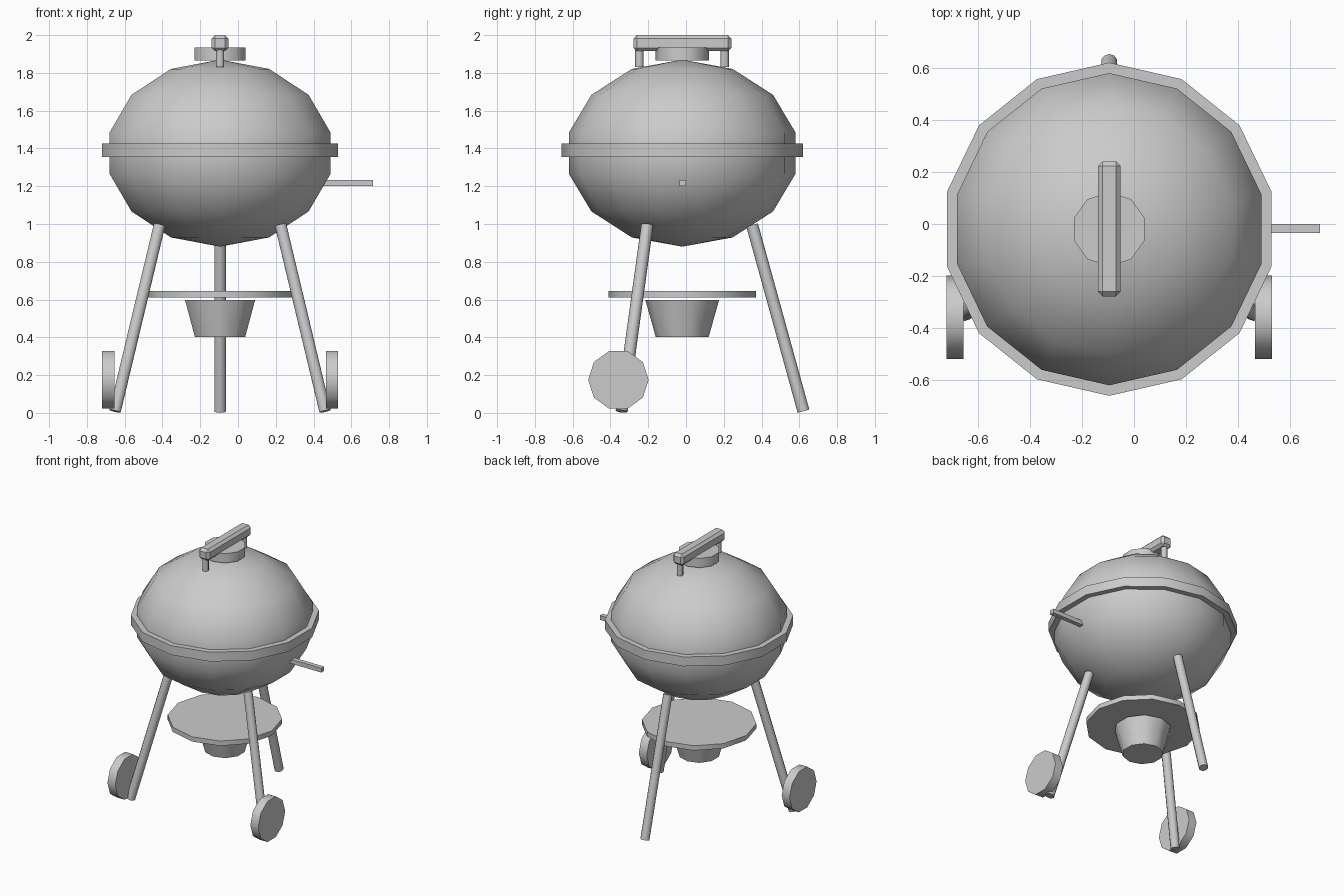
import bpy, bmesh, math
from mathutils import Vector, Matrix

if "Cube" in bpy.data.objects:
    bpy.data.objects.remove(bpy.data.objects["Cube"])

CX, CY = -0.095, -0.02          # axis of the kettle

gray = bpy.data.materials.new("plain gray")
gray.diffuse_color = (0.6, 0.6, 0.6, 1)
gray.use_nodes = True
gray.node_tree.nodes["Principled BSDF"].inputs["Base Color"].default_value = gray.diffuse_color


def finish(name, bm, angle=40):
    bmesh.ops.recalc_face_normals(bm, faces=bm.faces)
    me = bpy.data.meshes.new(name)
    bm.to_mesh(me)
    bm.free()
    ob = bpy.data.objects.new(name, me)
    bpy.context.collection.objects.link(ob)
    me.materials.append(gray)
    bpy.context.view_layer.objects.active = ob
    ob.select_set(True)
    bpy.ops.object.shade_smooth_by_angle(angle=math.radians(angle))
    ob.select_set(False)
    return ob


def lathe(name, profile, sides):
    """Turn (radius, z) points about the kettle axis, first corner at +y."""
    bm = bmesh.new()
    rings = []
    for r, z in profile:
        if r == 0:
            rings.append([bm.verts.new((CX, CY, z))] * sides)
        else:
            rings.append([bm.verts.new((CX + r * math.sin(2 * math.pi * i / sides),
                                        CY + r * math.cos(2 * math.pi * i / sides), z))
                          for i in range(sides)])
    for a, b in zip(rings, rings[1:]):
        for i in range(sides):
            j = (i + 1) % sides
            quad = list(dict.fromkeys((a[i], a[j], b[j], b[i])))
            bm.faces.new(quad)
    for ring, (r, z) in ((rings[0], profile[0]), (rings[-1], profile[-1])):
        if r:
            bm.faces.new(ring)
    return finish(name, bm)


def rod(name, a, b, radius, sides):
    """Closed cylinder between two points."""
    a, b = Vector(a), Vector(b)
    d = b - a
    bm = bmesh.new()
    bmesh.ops.create_cone(bm, cap_ends=True, segments=sides, radius1=radius,
                          radius2=radius, depth=d.length)
    rot = Vector((0, 0, 1)).rotation_difference(d).to_matrix().to_4x4()
    bm.transform(Matrix.Translation((a + b) / 2) @ rot)
    return finish(name, bm, 50)


def box(name, lo, hi, bevel=0):
    lo, hi = Vector(lo), Vector(hi)
    bm = bmesh.new()
    bmesh.ops.create_cube(bm, size=1)
    bm.transform(Matrix.Translation((lo + hi) / 2) @ Matrix.Diagonal((*(hi - lo), 1)))
    if bevel:
        bmesh.ops.bevel(bm, geom=bm.edges[:], offset=bevel, segments=1,
                        affect='EDGES', profile=0.5)
    return finish(name, bm, 30)


# Kettle: bowl and lid as one low-poly squashed ball with a rim band
ball = [(0.615 * math.sin(math.pi * i / 7) if 0 < i < 7 else 0,
         1.375 - 0.495 * math.cos(math.pi * i / 7)) for i in range(8)]
lathe("kettle_body", ball, 14)
lathe("rim_band", [(0.64, 1.355), (0.64, 1.425)], 14)

# Lid vent and bar handle on two posts
lathe("lid_vent", [(0.1425, 1.865), (0.1425, 1.935)], 10)
box("lid_handle", (CX - 0.044, -0.278, 1.915), (CX + 0.044, 0.24, 2.0), 0.018)
for name, y in (("front", -0.247), ("back", 0.205)):
    rod(name + "_handle_post", (CX, y, 1.832), (CX, y, 1.93), 0.022, 8)

# Side lever
box("side_lever", (0.45, -0.034, 1.2), (0.715, 0.0, 1.232))

# Ash plate and bucket
lathe("ash_plate", [(0.39, 0.61), (0.39, 0.646)], 12)
lathe("ash_bucket", [(0.14, 0.402), (0.195, 0.597)], 10)

# Three splayed legs
for name, deg in (("back_leg", 90), ("left_leg", 210), ("right_leg", 330)):
    c, s = math.cos(math.radians(deg)), math.sin(math.radians(deg))
    rod(name, (CX + 0.642 * c, CY + 0.642 * s, 0.009),
        (CX + 0.37 * c, CY + 0.37 * s, 0.995), 0.032, 10)

# Wheels on the front legs
for name, side in (("left_wheel", -1), ("right_wheel", 1)):
    rod(name, (CX + side * 0.56, -0.358, 0.175),
        (CX + side * 0.625, -0.358, 0.175), 0.16, 10)
